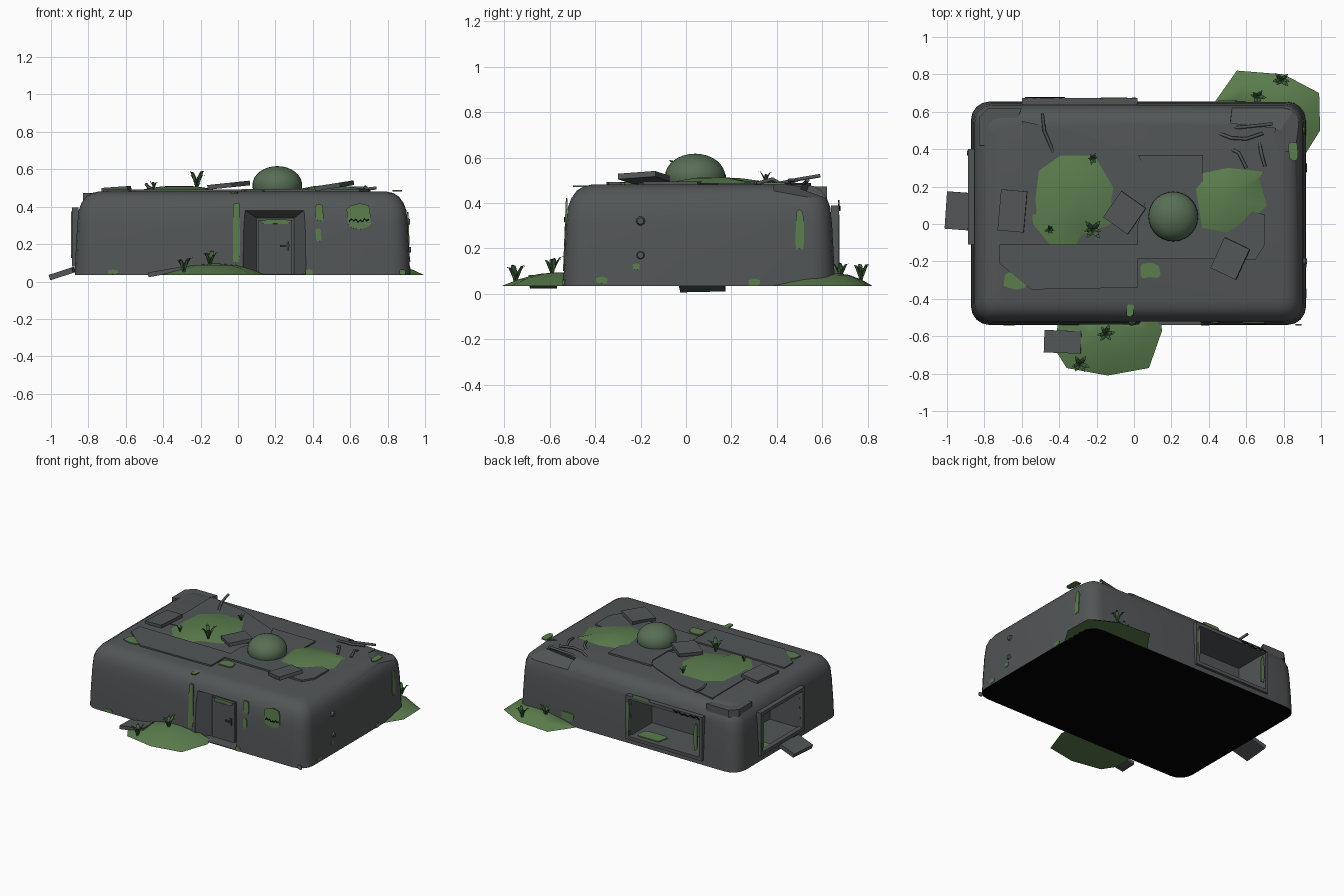
import bpy, bmesh, math, random
from mathutils import Vector, Matrix

if "Cube" in bpy.data.objects:
    bpy.data.objects.remove(bpy.data.objects["Cube"])
random.seed(4)

def mat(name, c):
    m = bpy.data.materials.new(name)
    m.diffuse_color = (*c, 1)
    m.use_nodes = True
    m.node_tree.nodes["Principled BSDF"].inputs["Base Color"].default_value = m.diffuse_color
    return m
GREY = mat("concrete", (0.085, 0.092, 0.095))
BLACK = mat("black", (0.0, 0.0, 0.0))
MOSS = mat("moss", (0.105, 0.205, 0.075))
LEAF = mat("leaf", (0.055, 0.13, 0.05))
DOME = mat("mossy_dome", (0.095, 0.155, 0.09))
METAL = mat("dark_metal", (0.045, 0.05, 0.052))

def finish(name, bm, m, smooth=None):
    bmesh.ops.recalc_face_normals(bm, faces=bm.faces)
    me = bpy.data.meshes.new(name)
    bm.to_mesh(me); bm.free()
    o = bpy.data.objects.new(name, me)
    bpy.context.collection.objects.link(o)
    me.materials.append(m)
    if smooth:
        bpy.ops.object.select_all(action='DESELECT')
        o.select_set(True); bpy.context.view_layer.objects.active = o
        bpy.ops.object.shade_smooth_by_angle(angle=math.radians(smooth))
    return o

def loft(name, rings, m, smooth=None):
    bm = bmesh.new()
    vs = [[bm.verts.new(p) for p in r] for r in rings]
    n = len(vs[0])
    for a, b in zip(vs, vs[1:]):
        for i in range(n):
            bm.faces.new((a[i], a[(i+1) % n], b[(i+1) % n], b[i]))
    bm.faces.new(vs[0]); bm.faces.new(vs[-1])
    return finish(name, bm, m, smooth)

def box(name, c, s, m, rot=(0, 0, 0)):
    bm = bmesh.new()
    bmesh.ops.create_cube(bm, size=1)
    R = Matrix.LocRotScale(Vector(c), None, None)
    for i, ax in enumerate('XYZ'):
        R = R @ Matrix.Rotation(math.radians(rot[i]), 4, ax)
    bm.transform(R @ Matrix.Diagonal((*s, 1)))
    return finish(name, bm, m)

def slab(name, pts, z0, z1, m):
    return loft(name, [[(x, y, z) for x, y in pts] for z in (z0, z1)], m)

def mound(name, pts, peak, z0, z1, m=MOSS):
    px, py = peak
    def ring(k, z): return [(px+(x-px)*k, py+(y-py)*k, z) for x, y in pts]
    h = z1 - z0
    return loft(name, [ring(1, z0), ring(.72, z0+h*.5), ring(.4, z0+h*.88), ring(.1, z1)], m, 50)

def rod(name, pts, r, m):
    cu = bpy.data.curves.new(name, 'CURVE')
    cu.dimensions = '3D'; cu.bevel_depth = r; cu.bevel_resolution = 1; cu.use_fill_caps = True
    s = cu.splines.new('POLY'); s.points.add(len(pts)-1)
    for p, q in zip(s.points, pts): p.co = (*q, 1)
    cu.materials.append(m)
    o = bpy.data.objects.new(name, cu)
    bpy.context.collection.objects.link(o)
    return o

# bunker shell: rounded plan lofted upward with a soft shoulder
X0, X1, Y0, Y1, Z0 = -0.872, 0.92, -0.54, 0.655, 0.035
def plan(d, z):
    r, out = 0.1, []
    for k, (cx, cy) in enumerate([(X1-r, Y1-r), (X0+r, Y1-r), (X0+r, Y0+r), (X1-r, Y0+r)]):
        for j in range(5):
            a = math.radians(90*k + 22.5*j)
            sx, sy = (1 if k in (0, 3) else -1), (1 if k < 2 else -1)
            q = max(r-d*.4, .03)
            out.append((cx + sx*(r-d-q) + q*math.cos(a), cy + sy*(r-d-q) + q*math.sin(a), z))
    return out
prof = [(0, Z0), (.004, .15), (.012, .3), (.02, .38), (.035, .42), (.06, .455), (.09, .473), (.13, .482)]
body = loft("bunker_shell", [plan(d, z) for d, z in prof], GREY, 35)
body.data.materials.append(BLACK)
for f in body.data.polygons:
    if f.normal.z < -.9: f.material_index = 1

def cut(c):
    md = body.modifiers.new("cut", 'BOOLEAN')
    md.operation = 'DIFFERENCE'; md.solver = 'EXACT'; md.object = c
    c.hide_render = True; c.hide_viewport = True; c.display_type = 'WIRE'

# wall openings and the broken rear corner
cut(box("back_opening_cutter", (-.29, .6, .23), (.57, .4, .28), GREY))
cut(box("left_opening_cutter", (-.82, .145, .235), (.4, .46, .28), GREY))
def door_ring(y, x0, x1, z): return [(x0, y, .04), (x1, y, .04), (x1, y, z), (x0, y, z)]
cut(loft("door_cutter", [door_ring(-.62, .0, .39, .40), door_ring(-.53, .03, .36, .385),
                         door_ring(-.44, .1, .3, .34)], GREY))
cut(box("corner_damage_cutter", (.71, .67, .455), (.36, .3, .1), GREY, (-20, 0, -6)))
cut(box("corner_chip_cutter", (.86, .5, .48), (.2, .22, .08), GREY, (-8, 18, 0)))

# window surrounds
def frame(name, axis, pos, a0, a1, z0, z1, w=.024, t=.035):
    for i, (ca, cz, sa, sz) in enumerate([
            ((a0+a1)/2, z0+w/2, a1-a0, w), ((a0+a1)/2, z1-w/2, a1-a0, w),
            (a0+w/2, (z0+z1)/2, w, z1-z0-2*w), (a1-w/2, (z0+z1)/2, w, z1-z0-2*w)]):
        if axis == 'y': box(f"{name}_{i}", (ca, pos, cz), (sa, t, sz), GREY)
        else: box(f"{name}_{i}", (pos, ca, cz), (t, sa, sz), GREY)
frame("back_frame", 'y', .655, -.6, .02, .07, .39)
frame("left_frame", 'x', -.87, -.11, .4, .08, .395)

# door, with handle and side bolts
box("door", (.2, -.447, .185), (.18, .02, .29), GREY)
box("door_panel", (.2, -.459, .19), (.13, .006, .23), GREY)
box("door_handle", (.25, -.468, .19), (.05, .012, .01), METAL)
box("door_handle_plate", (.265, -.464, .19), (.014, .008, .05), METAL)
for z in (.17, .32):
    bm = bmesh.new()
    bmesh.ops.create_cone(bm, segments=10, radius1=.022, radius2=.014, depth=.02, cap_ends=True)
    bm.transform(Matrix.Translation((.917-.03*(z-.1), -.2, z)) @ Matrix.Rotation(math.pi/2, 4, 'Y'))
    finish("wall_bolt", bm, GREY)

# raised roof plates
slab("roof_plate_left", [(-.72, -.11), (-.72, -.21), (-.55, -.35), (.02, -.34), (.02, -.11)], .47, .492, GREY)
slab("roof_plate_right", [(.02, -.185), (.65, -.19), (.7, -.11), (.7, .05), (.37, .14), (.37, .37),
                          (.02, .37), (.06, .3), (.06, .12), (.02, .0)], .47, .494, GREY)
slab("roof_plate_rear", [(-.6, .55), (-.45, .52), (-.31, .5), (0, .37), (.06, .32), (.06, .12),
                         (-.1, .05), (-.6, .05)], .47, .488, GREY)
slab("corner_plate", [(-.83, .42), (-.79, .42), (-.77, .53), (-.62, .57), (-.6, .62), (-.78, .62), (-.83, .57)],
     .42, .472, GREY)

# dome
bm = bmesh.new()
bmesh.ops.create_uvsphere(bm, u_segments=28, v_segments=16, radius=1)
bm.transform(Matrix.Translation((.21, .04, .515)) @ Matrix.Diagonal((.133, .133, .102, 1)))
finish("roof_dome", bm, DOME, 40)

# moss mounds
mound("roof_mound_left", [(-.55, .13), (-.53, .3), (-.4, .39), (-.2, .39), (-.09, .2), (-.12, 0), (-.28, -.06),
                          (-.31, -.11), (-.45, -.11), (-.54, 0)], (-.31, .15), .483, .512)
mound("roof_mound_right", [(.3, .2), (.36, .27), (.5, .3), (.69, .28), (.67, .24), (.71, .1), (.58, -.03),
                           (.5, -.08), (.34, -.05)], (.48, .12), .485, .514)
mound("ground_mound_front", [(-.4, -.5), (-.43, -.66), (-.36, -.77), (-.14, -.81), (.08, -.77), (.15, -.57),
                             (.14, -.5)], (-.12, -.54), Z0, .095)
mound("ground_mound_back", [(.43, .65), (.55, .82), (.8, .8), (.99, .7), (.995, .5), (.92, .38), (.8, .55)],
      (.78, .65), Z0, .09)

# broken concrete chunks: centre, size, rotation
for i, (c, s, r) in enumerate([
        ((-.94, .07, .043), (.13, .2, .03), (0, -18, -4)), ((-.38, -.63, .053), (.2, .12, .025), (0, -10, -2)),
        ((-.65, .07, .495), (.14, .22, .022), (0, -4, -5)), ((-.05, .06, .515), (.16, .17, .025), (0, -6, -35)),
        ((.515, -.185, .512), (.15, .18, .025), (0, -9, -25))]):
    box(f"rubble_{i}", c, s, GREY, r)

# bent reinforcing bars
for i, p in enumerate([[(-.49, .59, .52), (-.48, .5, .505), (-.43, .38, .48)],
                       [(.44, .49, .47), (.52, .46, .495), (.6, .455, .5), (.69, .485, .5)],
                       [(.46, .55, .45), (.55, .515, .48), (.74, .535, .5)],
                       [(.52, .4, .47), (.56, .38, .5), (.6, .3, .485)],
                       [(.67, .44, .47), (.68, .38, .505), (.7, .31, .485)]]):
    rod(f"steel_bar_{i}", p, .009, GREY)

# leafy tufts made of arched blades
def tuft(x, y, z, h, n=6):
    bm = bmesh.new()
    for k in range(n):
        a = k*2*math.pi/n + random.uniform(-.3, .3)
        L = h*random.uniform(.75, 1.1)
        d, s = Vector((math.cos(a), math.sin(a), 0)), Vector((-math.sin(a), math.cos(a), 0))
        prev = None
        for t, u, w in ((0, 0, .1), (.3, .55, .17), (.6, .9, .12), (.9, .95, .01)):
            p = Vector((x, y, z)) + d*t*L*.75 + Vector((0, 0, u*L))
            row = [bm.verts.new(p-s*w*L), bm.verts.new(p-d*.05*L), bm.verts.new(p+s*w*L)]
            if prev:
                for j in (0, 1): bm.faces.new((prev[j], prev[j+1], row[j+1], row[j]))
            prev = row
    finish("leaf_tuft", bm, LEAF)
for t in [(-.45, -.03, .495, .045), (-.22, -.03, .505, .085), (-.22, .35, .49, .05), (-.15, -.59, .085, .08),
          (-.29, -.75, .05, .085), (.66, .68, .07, .07), (.79, .77, .06, .07)]:
    tuft(*t)

# moss patches as thin irregular plates on walls, floors and roof
def patch(c, w, h, normal, up, m=MOSS, n=10):
    nv, uv = Vector(normal), Vector(up); sv = uv.cross(nv)
    ring = []
    for k in range(n):
        a = 2*math.pi*(k+.5)/n; q = random.uniform(.85, 1.1)
        sq = lambda v: math.copysign(abs(v)**.5, v)
        ring.append(Vector(c) + sv*w/2*sq(math.cos(a))*q + uv*h/2*sq(math.sin(a))*q)
    loft("moss_patch", [[p-nv*.004 for p in ring], [p+nv*.004 for p in ring]], m)
F, B, L, R, U = (0, -1, .04), (0, 1, .04), (-1, 0, .04), (1, 0, .04), (0, 0, 1)
for x, z, w, h in [(-.01, .25, .04, .34), (.435, .37, .045, .1), (.43, .25, .03, .08), (.65, .345, .13, .14),
                   (-.67, .05, .06, .025), (.38, .05, .04, .03), (.88, .05, .03, .03)]:
    patch((x, -.54+.04*(z-.035), z), w, h, F, (0, .04, 1))
for y, z, w, h in [(.5, .28, .035, .18), (-.37, .06, .05, .03), (-.22, .12, .03, .03), (.3, .05, .05, .03)]:
    patch((.92-.04*(z-.035), y, z), w, h, R, (-.04, 0, 1))
for x, z, w, h in [(-.11, .4, .14, .025), (-.55, .23, .03, .2), (.0, .25, .02, .22), (.5, .1, .1, .06)]:
    patch((x, .672, z) if x < .1 else (x, .655, z), w, h, (0, 1, 0), U)
patch((-.888, .38, .25), .025, .25, (-1, 0, 0), U)
patch((-.82, .3, .097), .1, .12, U, (0, 1, 0))
patch((-.13, .58, .092), .2, .1, U, (0, 1, 0))
patch((.2, -.461, .32), .16, .025, F, U)
for x, y, w, h in [(-.63, -.3, .13, .1), (.09, -.25, .11, .08), (.2, .1, .16, .22), (-.43, .47, .04, .09),
                   (.12, -.05, .14, .14), (.85, .39, .05, .1), (-.02, -.46, .04, .07)]:
    patch((x, y, .486 if abs(y) < .45 else .474), w, h, U, (0, 1, 0))

# jagged black cracks
for n, (x0, y, z, s) in {"front": (.595, -.533, .325, 1), "back": (-.58, .676, .375, 2)}.items():
    pts = [(x0+.105*s*k/9, y, z+(.007 if k % 2 else -.004)+.004*math.sin(k)) for k in range(10)]
    rod(f"{n}_crack", pts, .004, BLACK)
